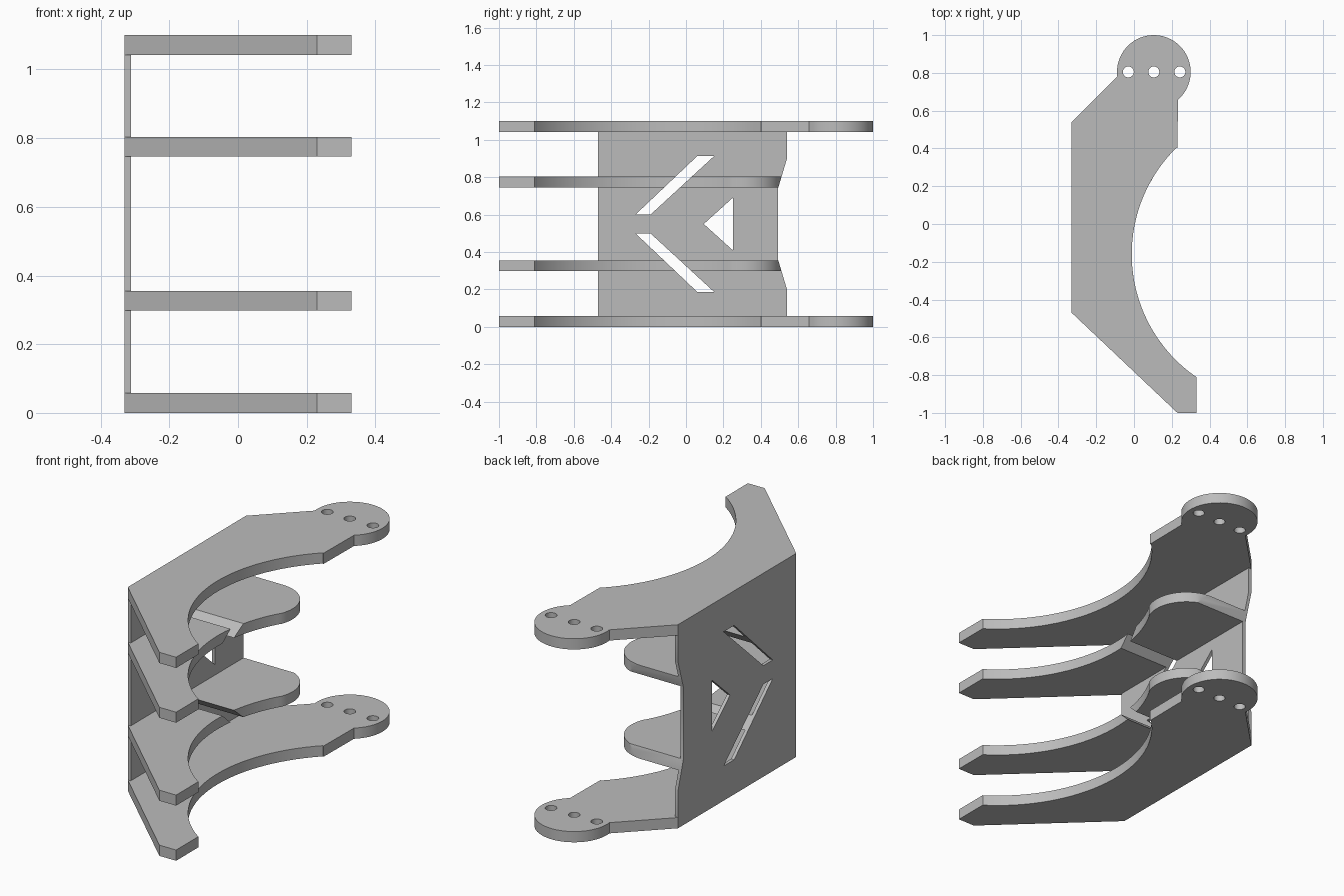
import bpy
import bmesh
from math import sin, cos, radians, atan2, pi
from mathutils import Vector

cube = bpy.data.objects.get("Cube")
if cube:
    bpy.data.objects.remove(cube, do_unlink=True)

grey = bpy.data.materials.new("plain grey")
grey.use_nodes = True
colour = (0.5, 0.5, 0.5, 1)
grey.diffuse_color = colour
grey.node_tree.nodes["Principled BSDF"].inputs["Base Color"].default_value = colour


def arc(centre, radius, start, end, steps):
    """Points along a circular arc, angles in radians."""
    angles = [start + (end - start) * i / steps for i in range(steps + 1)]
    return [(centre[0] + radius * cos(a), centre[1] + radius * sin(a)) for a in angles]


def prism(name, outline, low, high, axis="z"):
    """Extrude an outline along z (points are x, y) or x (points are y, z)."""
    bm = bmesh.new()
    place = (lambda p: (p[0], p[1], low)) if axis == "z" else (lambda p: (low, p[0], p[1]))
    face = bm.faces.new([bm.verts.new(place(p)) for p in outline])
    made = bmesh.ops.extrude_face_region(bm, geom=[face])
    shift = Vector((0, 0, high - low) if axis == "z" else (high - low, 0, 0))
    bmesh.ops.translate(bm, vec=shift, verts=[v for v in made["geom"] if isinstance(v, bmesh.types.BMVert)])
    bmesh.ops.recalc_face_normals(bm, faces=bm.faces)
    mesh = bpy.data.meshes.new(name)
    bm.to_mesh(mesh)
    bm.free()
    mesh.materials.append(grey)
    obj = bpy.data.objects.new(name, mesh)
    bpy.context.collection.objects.link(obj)
    return obj


def activate(obj):
    bpy.ops.object.select_all(action="DESELECT")
    obj.select_set(True)
    bpy.context.view_layer.objects.active = obj


def cut(obj, cutters):
    activate(obj)
    for cutter in cutters:
        mod = obj.modifiers.new("cut", "BOOLEAN")
        mod.operation = "DIFFERENCE"
        mod.solver = "EXACT"
        mod.object = cutter
        bpy.ops.object.modifier_apply(modifier=mod.name)


# Shared outline: pointed front arm and the large concave bite
BITE, BITE_R = (0.778, -0.16), 0.79
bite_start = atan2(-0.65, -0.448) % (2 * pi)
front_arm = [(-0.33, -0.47), (0.23, -1), (0.33, -1), (0.33, -0.81)]

# Outer plates end in a round lug, inner shelves in a smooth lobe
bite_to_lug = arc(BITE, BITE_R, bite_start, atan2(0.56, -0.548), 32)
lug = arc((0.105, 0.805), 0.195, radians(-49), radians(187), 40)
outer_outline = front_arm + bite_to_lug[1:] + [(0.23, 0.4)] + lug + [(-0.33, 0.54)]

bite_to_lobe = arc(BITE, BITE_R, bite_start, radians(151.6), 28)
lobe = arc((-0.09, 0.31), 0.2, radians(-28.4), radians(90), 20)
inner_outline = front_arm + bite_to_lobe[1:] + lobe[1:] + [(-0.33, 0.51)]

# Cutters: lug holes, diagonal slots, triangular window, rear notch
holes = [prism("hole_cutter", arc((x, 0.805), 0.029, 0, 2 * pi * 23 / 24, 23), -0.5, 1.5)
         for x in (-0.03, 0.105, 0.243)]
slot = [(-0.27, 0.6), (-0.19, 0.6), (0.15, 0.913), (0.06, 0.913)]
slots = [prism("slot_cutter", s, -0.6, 0.6, "x")
         for s in (slot, [(y, 1.1 - z) for y, z in slot])]
window = prism("window_cutter", [(0.095, 0.55), (0.25, 0.41), (0.25, 0.69)], -0.6, 0.6, "x")
notch = prism("notch_cutter", [(0.54, 0.2), (0.7, 0.2), (0.7, 0.9), (0.54, 0.9),
                               (0.492, 0.74), (0.492, 0.36)], -0.6, 0.6, "x")

# Plates, shelves and the thin back wall
parts = []
for name, low in (("bottom_plate", 0), ("top_plate", 1.042)):
    plate = prism(name, outer_outline, low, low + 0.058)
    cut(plate, holes)
    parts.append(plate)

for name, low in (("lower_shelf", 0.298), ("upper_shelf", 0.746)):
    shelf = prism(name, inner_outline, low, low + 0.057)
    cut(shelf, slots + [notch])
    parts.append(shelf)

wall = prism("side_wall", [(-0.47, 0.058), (0.54, 0.058), (0.54, 1.042), (-0.47, 1.042)],
             -0.33, -0.312, "x")
cut(wall, slots + [window, notch])
parts.append(wall)

for cutter in holes + slots + [window, notch]:
    bpy.data.objects.remove(cutter, do_unlink=True)

for part in parts:
    activate(part)
    bpy.ops.object.shade_smooth_by_angle(angle=radians(25))
